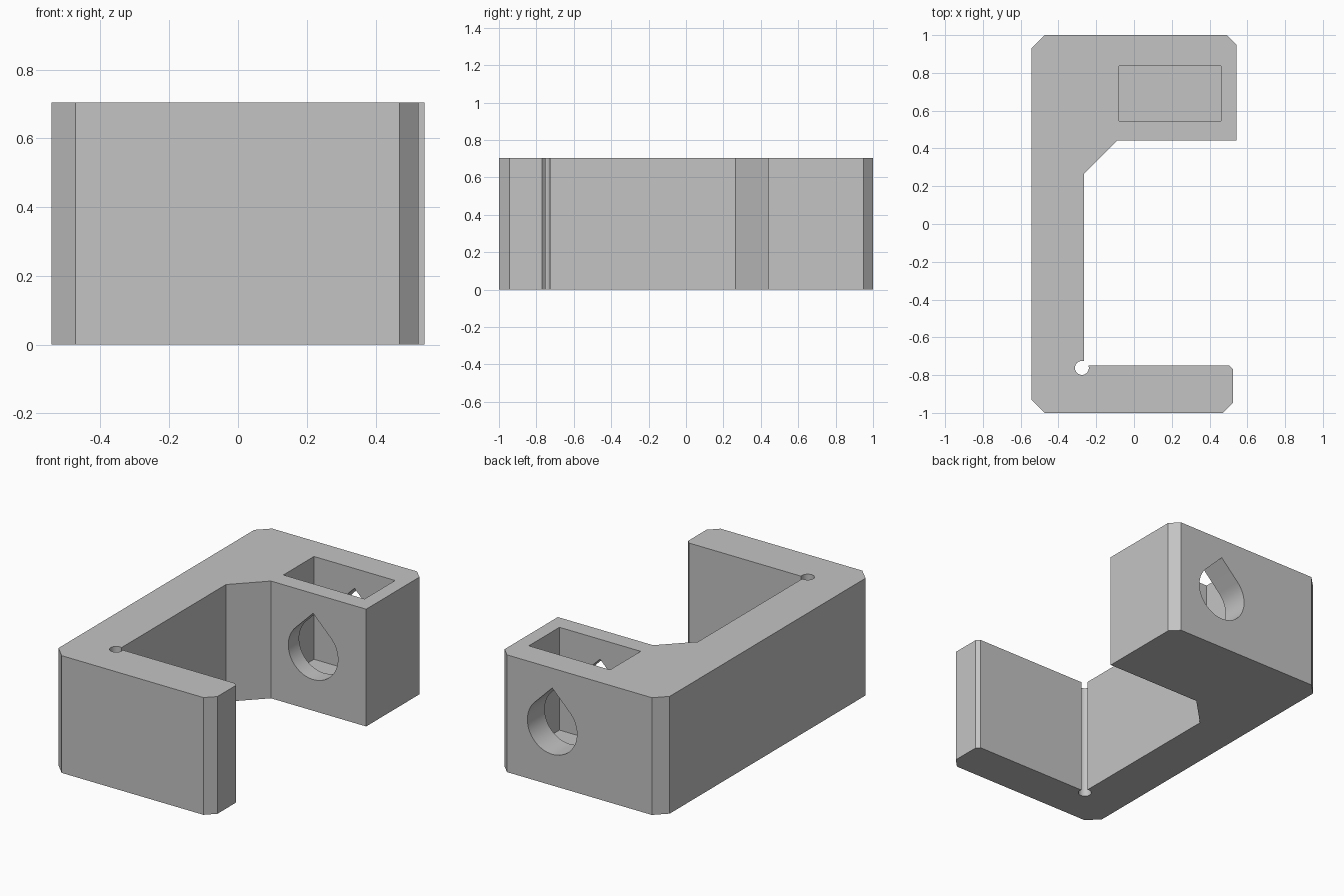
import bpy
import bmesh
from math import sin, cos, radians
from mathutils import Vector

if "Cube" in bpy.data.objects:
    bpy.data.objects.remove(bpy.data.objects["Cube"], do_unlink=True)

HEIGHT = 0.705

grey = bpy.data.materials.new("plain grey")
grey.use_nodes = True
colour = (0.55, 0.55, 0.55, 1)
grey.diffuse_color = colour
grey.node_tree.nodes["Principled BSDF"].inputs["Base Color"].default_value = colour


def prism(name, outline, direction):
    """Extrude a closed 3D outline along a direction."""
    bm = bmesh.new()
    face = bm.faces.new([bm.verts.new(p) for p in outline])
    result = bmesh.ops.extrude_face_region(bm, geom=[face])
    moved = [g for g in result["geom"] if isinstance(g, bmesh.types.BMVert)]
    bmesh.ops.translate(bm, verts=moved, vec=Vector(direction))
    bmesh.ops.recalc_face_normals(bm, faces=bm.faces[:])
    mesh = bpy.data.meshes.new(name)
    bm.to_mesh(mesh)
    bm.free()
    mesh.materials.append(grey)
    obj = bpy.data.objects.new(name, mesh)
    bpy.context.collection.objects.link(obj)
    return obj


def arc(cx, cy, r, start, end, steps):
    angles = [radians(start + (end - start) * i / steps) for i in range(steps + 1)]
    return [(cx + r * cos(a), cy + r * sin(a)) for a in angles]


# Chamfered C-shaped bracket body
profile = [(-0.543, -0.93), (-0.473, -1), (0.47, -1), (0.525, -0.945),
           (0.525, -0.77), (0.505, -0.75), (-0.265, -0.75), (-0.265, 0.265),
           (-0.09, 0.442), (0.543, 0.442), (0.543, 0.948), (0.491, 1),
           (-0.473, 1), (-0.543, 0.93)]
body = prism("bracket_body", [(x, y, 0) for x, y in profile], (0, 0, HEIGHT))

# Blind pocket in the thick arm, open at the top
corners = [(-0.08, 0.545), (0.46, 0.545), (0.46, 0.836), (-0.08, 0.836)]
pocket = prism("pocket_cutter", [(x, y, 0.087) for x, y in corners], (0, 0, 1))

# Teardrop bore through the thick arm, pointed at the top
radius, bore_x, bore_z = 0.165, 0.19, HEIGHT / 2
teardrop = arc(bore_x, bore_z, radius, 135, 405, 48)
teardrop.append((bore_x, bore_z + radius * 2 ** 0.5))
bore = prism("bore_cutter", [(x, 0.3, z) for x, z in teardrop], (0, 0.9, 0))

# Round relief in the inner corner
circle = arc(-0.276, -0.762, 0.037, 0, 360, 32)[:-1]
relief = prism("relief_cutter", [(x, y, -0.1) for x, y in circle], (0, 0, 1))

# Cut the openings, then drop the cutters
bpy.ops.object.select_all(action='DESELECT')
body.select_set(True)
bpy.context.view_layer.objects.active = body
for cutter in (pocket, bore, relief):
    cutter.hide_render = True
    mod = body.modifiers.new(cutter.name, 'BOOLEAN')
    mod.operation = 'DIFFERENCE'
    mod.solver = 'EXACT'
    mod.object = cutter
    bpy.ops.object.modifier_apply(modifier=mod.name)
    bpy.data.objects.remove(cutter, do_unlink=True)

bpy.ops.object.shade_smooth_by_angle(angle=radians(25))
